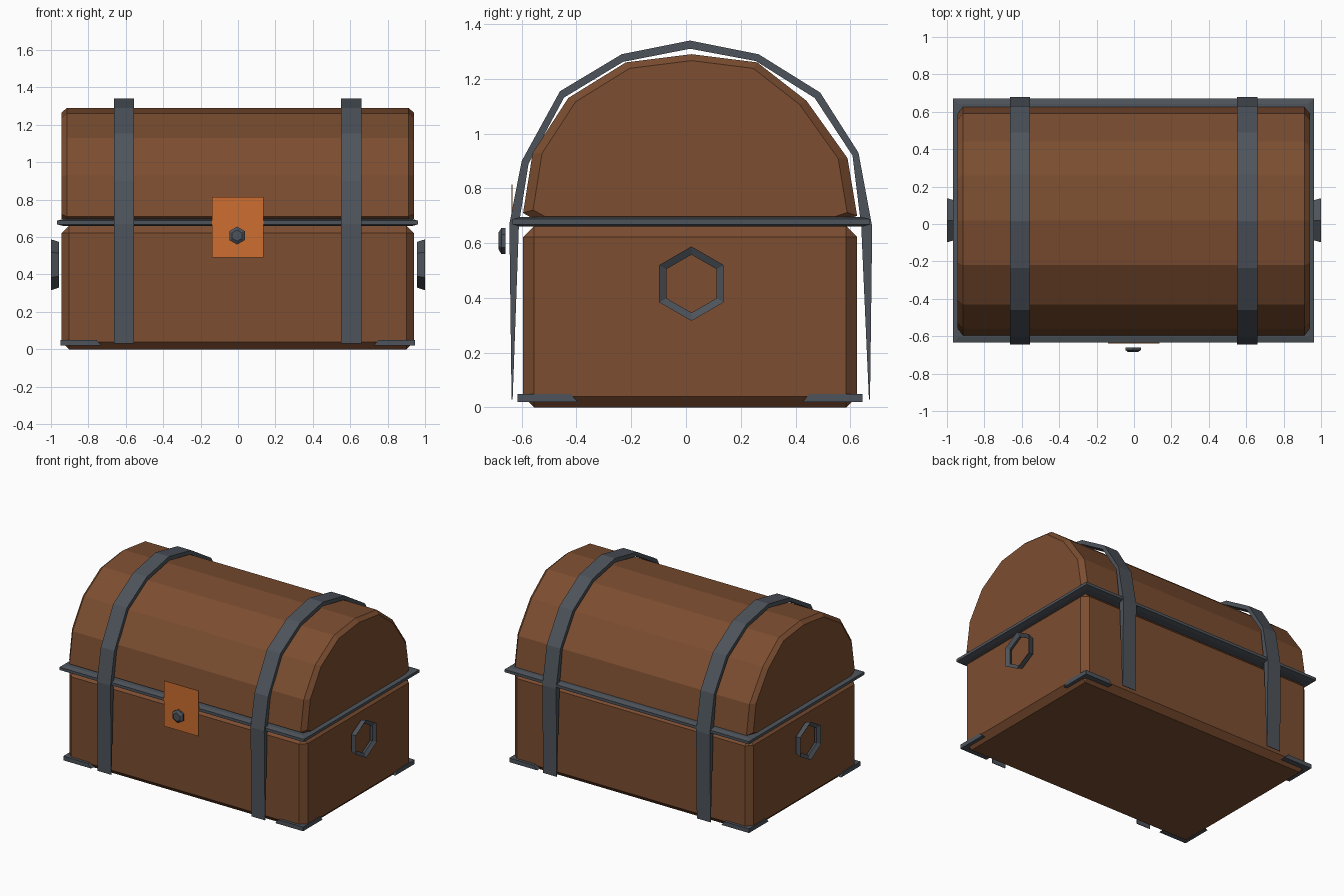
import bpy, bmesh, math
from mathutils import Matrix

if "Cube" in bpy.data.objects:
    bpy.data.objects.remove(bpy.data.objects["Cube"])


def material(name, rgb):
    m = bpy.data.materials.new(name)
    m.diffuse_color = (*rgb, 1)
    m.use_nodes = True
    m.node_tree.nodes["Principled BSDF"].inputs["Base Color"].default_value = m.diffuse_color
    return m


WOOD = material("wood", (0.2, 0.075, 0.03))
IRON = material("iron", (0.075, 0.088, 0.105))
COPPER = material("copper", (0.61, 0.156, 0.03))


def finish(name, bm, mat):
    bmesh.ops.recalc_face_normals(bm, faces=bm.faces)
    me = bpy.data.meshes.new(name)
    bm.to_mesh(me)
    bm.free()
    me.materials.append(mat)
    ob = bpy.data.objects.new(name, me)
    bpy.context.collection.objects.link(ob)
    return ob


def box(name, lo, hi, mat, chamfer=0):
    bm = bmesh.new()
    size = [h - l for l, h in zip(lo, hi)]
    mid = [(h + l) / 2 for l, h in zip(lo, hi)]
    bmesh.ops.create_cube(bm, size=1, matrix=Matrix.Translation(mid) @ Matrix.Diagonal((*size, 1)))
    if chamfer:
        bmesh.ops.bevel(bm, geom=bm.edges[:], offset=chamfer, segments=1, affect='EDGES')
    return finish(name, bm, mat)


def loft(name, rings, mat, cap=False, wrap=False):
    # closed rings of points joined by quads
    bm = bmesh.new()
    rs = [[bm.verts.new(p) for p in r] for r in rings]
    n = len(rs[0])
    for a, b in zip(rs, rs[1:] + rs[:1] if wrap else rs[1:]):
        for i in range(n):
            j = (i + 1) % n
            bm.faces.new((a[i], a[j], b[j], b[i]))
    if cap:
        bm.faces.new(rs[0])
        bm.faces.new(rs[-1])
    return finish(name, bm, mat)


# chest body with chamfered edges
box("chest_body", (-0.943, -0.595, 0), (0.94, 0.625, 0.662), WOOD, 0.04)

# domed lid, slightly inset at its ends
arch = [(-0.595, 0.71), (-0.56, 0.93), (-0.43, 1.13), (-0.22, 1.26), (0.02, 1.29),
        (0.26, 1.26), (0.44, 1.12), (0.59, 0.91), (0.625, 0.70), (0.58, 0.685), (-0.55, 0.685)]


def lid_ring(x, s):
    return [(x, 0.015 + (y - 0.015) * s, 0.9 + (z - 0.9) * s) for y, z in arch]


loft("lid", [lid_ring(-0.943, 0.94), lid_ring(-0.915, 1), lid_ring(0.912, 1), lid_ring(0.94, 0.94)],
     WOOD, cap=True)

# iron rim with a bevelled edge between lid and body
rim = []
for inset, z in ((0.03, 0.66), (0, 0.668), (0, 0.688), (0.03, 0.696)):
    x0, x1, y0, y1 = -0.967 + inset, 0.963 - inset, -0.633 + inset, 0.672 - inset
    rim.append([(x0, y0, z), (x1, y0, z), (x1, y1, z), (x0, y1, z)])
loft("rim", rim, IRON, cap=True)

# two straps wrapping over the chest
outer = [(-0.637, 0.03), (-0.645, 0.67), (-0.6, 0.9), (-0.46, 1.155), (-0.235, 1.29), (0.015, 1.34),
         (0.265, 1.29), (0.49, 1.15), (0.63, 0.93), (0.68, 0.66), (0.672, 0.03)]
inner = [(-0.633, 0.03), (-0.61, 0.67), (-0.575, 0.89), (-0.445, 1.132), (-0.23, 1.262), (0.015, 1.31),
         (0.255, 1.265), (0.47, 1.13), (0.608, 0.92), (0.64, 0.66), (0.668, 0.03)]
for side, cx in (("left", -0.61), ("right", 0.605)):
    rings = [[(cx - 0.054, *o), (cx + 0.054, *o), (cx + 0.054, *i), (cx - 0.054, *i)]
             for o, i in zip(outer, inner)]
    loft(side + "_strap", rings, IRON, cap=True)

# lock plate and its hexagonal knob
box("lock_plate", (-0.14, -0.638, 0.49), (0.135, -0.634, 0.815), COPPER)
knob = [[(-0.005 + r * math.sin(k * math.pi / 3), y, 0.608 + r * math.cos(k * math.pi / 3))
         for k in range(6)] for y, r in ((-0.66, 0.048), (-0.674, 0.048), (-0.685, 0.03))]
loft("lock_knob", knob, IRON, cap=True)

# hexagonal ring handles with a triangular section
for name, s in (("left_handle", -1), ("right_handle", 1)):
    rings = []
    for k in range(6):
        a = k * math.pi / 3
        rings.append([(s * x, 0.02 + r * math.sin(a), 0.452 + r * math.cos(a))
                      for x, r in ((1.0, 0.136), (0.957, 0.122), (0.983, 0.106))])
    loft(name, rings, IRON, wrap=True)

# corner plates under the body
for fb, y0, y1 in (("front", -0.615, -0.395), ("back", 0.645, 0.425)):
    for lr, x0, x1 in (("left", -0.95, -0.73), ("right", 0.945, 0.725)):
        rings = [[(x0, y0, z), (x1 + t * (x0 - x1), y0, z), (x1 + t * (x0 - x1), y1 + t * (y0 - y1), z),
                  (x0, y1 + t * (y0 - y1), z)] for z, t in ((0.02, 0), (0.05, 0.12))]
        loft(f"{fb}_{lr}_corner_plate", rings, IRON, cap=True)
